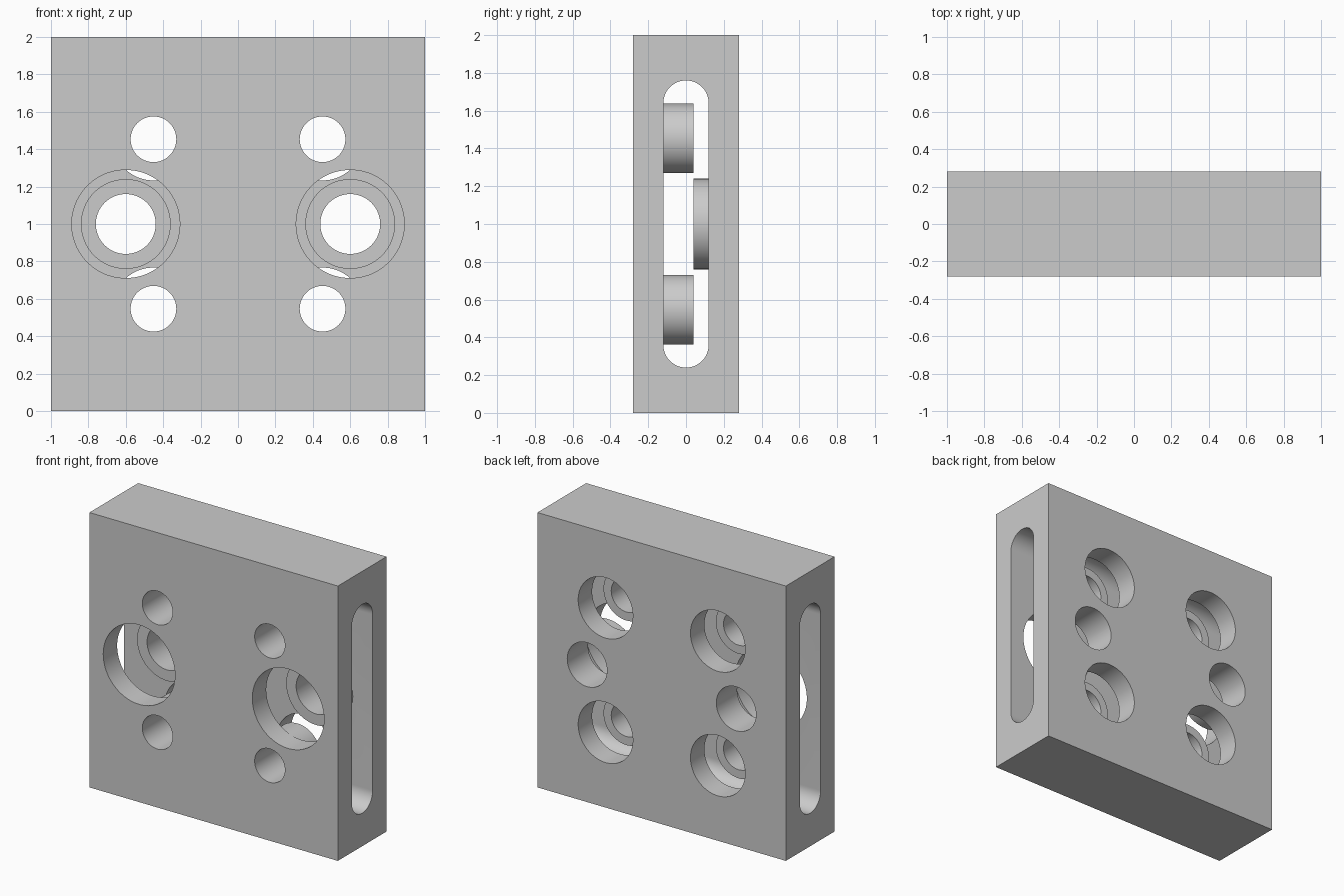
import bpy
import bmesh
from math import cos, sin, pi, radians
from mathutils import Matrix, Vector

if "Cube" in bpy.data.objects:
    bpy.data.objects.remove(bpy.data.objects["Cube"])

grey = bpy.data.materials.new("plain_grey")
grey.use_nodes = True
grey.diffuse_color = (0.6, 0.6, 0.6, 1)
grey.node_tree.nodes["Principled BSDF"].inputs["Base Color"].default_value = (0.6, 0.6, 0.6, 1)

MID = 1.0                       # height of the centre line
PORTS = [(s * 0.6, MID) for s in (-1, 1)]
BOLTS = [(s * 0.452, MID + t * 0.453) for s in (-1, 1) for t in (-1, 1)]


def make_object(name, bm):
    bmesh.ops.recalc_face_normals(bm, faces=bm.faces)
    mesh = bpy.data.meshes.new(name)
    bm.to_mesh(mesh)
    bm.free()
    mesh.materials.append(grey)
    obj = bpy.data.objects.new(name, mesh)
    bpy.context.scene.collection.objects.link(obj)
    return obj


def cylinders(name, centres, radius, y0, y1):
    """Cylinders along y at each (x, z) centre, in one object."""
    bm = bmesh.new()
    for x, z in centres:
        place = Matrix.Translation((x, (y0 + y1) / 2, z)) @ Matrix.Rotation(pi / 2, 4, 'X')
        bmesh.ops.create_cone(bm, cap_ends=True, segments=96, radius1=radius,
                              radius2=radius, depth=y1 - y0, matrix=place)
    return make_object(name, bm)


def slot_cutter(radius, half_straight, half_length):
    """Round-ended prism running along x."""
    bm = bmesh.new()
    verts = []
    for end in (1, -1):
        for i in range(33):
            a = pi * i / 32
            verts.append(bm.verts.new((-half_length, end * radius * cos(a),
                                       MID + end * (half_straight + radius * sin(a)))))
    face = bm.faces.new(verts)
    moved = bmesh.ops.extrude_face_region(bm, geom=[face])["geom"]
    bmesh.ops.translate(bm, vec=Vector((2 * half_length, 0, 0)),
                        verts=[v for v in moved if isinstance(v, bmesh.types.BMVert)])
    return make_object("slot_cutter", bm)


def combine(body, tool, operation):
    """Apply a boolean and remove its helper object."""
    tool.hide_render = True
    mod = body.modifiers.new(tool.name, 'BOOLEAN')
    mod.operation = operation
    mod.solver = 'EXACT'
    mod.object = tool
    bpy.ops.object.modifier_apply(modifier=mod.name)
    bpy.data.objects.remove(tool)


# Rectangular block
bm = bmesh.new()
bmesh.ops.create_cube(bm, size=1, matrix=Matrix.Translation((0, 0, MID))
                      @ Matrix.Diagonal((2, 0.56, 2, 1)))
block = make_object("mounting_block", bm)
bpy.ops.object.select_all(action='DESELECT')
bpy.context.view_layer.objects.active = block
block.select_set(True)

# Long slot from side to side
combine(block, slot_cutter(0.12, 0.64, 1.2), 'DIFFERENCE')

# Bosses standing inside the slot
combine(block, cylinders("bolt_bosses", BOLTS, 0.184, -0.2, 0.04), 'UNION')
combine(block, cylinders("port_bosses", PORTS, 0.24, 0.04, 0.2), 'UNION')

# Wide openings opposite the bosses
combine(block, cylinders("front_openings", PORTS, 0.289, -0.4, 0.0), 'DIFFERENCE')
combine(block, cylinders("back_openings", BOLTS, 0.22, 0.08, 0.4), 'DIFFERENCE')

# Bores through the bosses
combine(block, cylinders("bolt_bores", BOLTS, 0.122, -0.4, 0.06), 'DIFFERENCE')
combine(block, cylinders("port_bores", PORTS, 0.16, 0.02, 0.4), 'DIFFERENCE')

bpy.ops.object.shade_smooth_by_angle(angle=radians(30))
